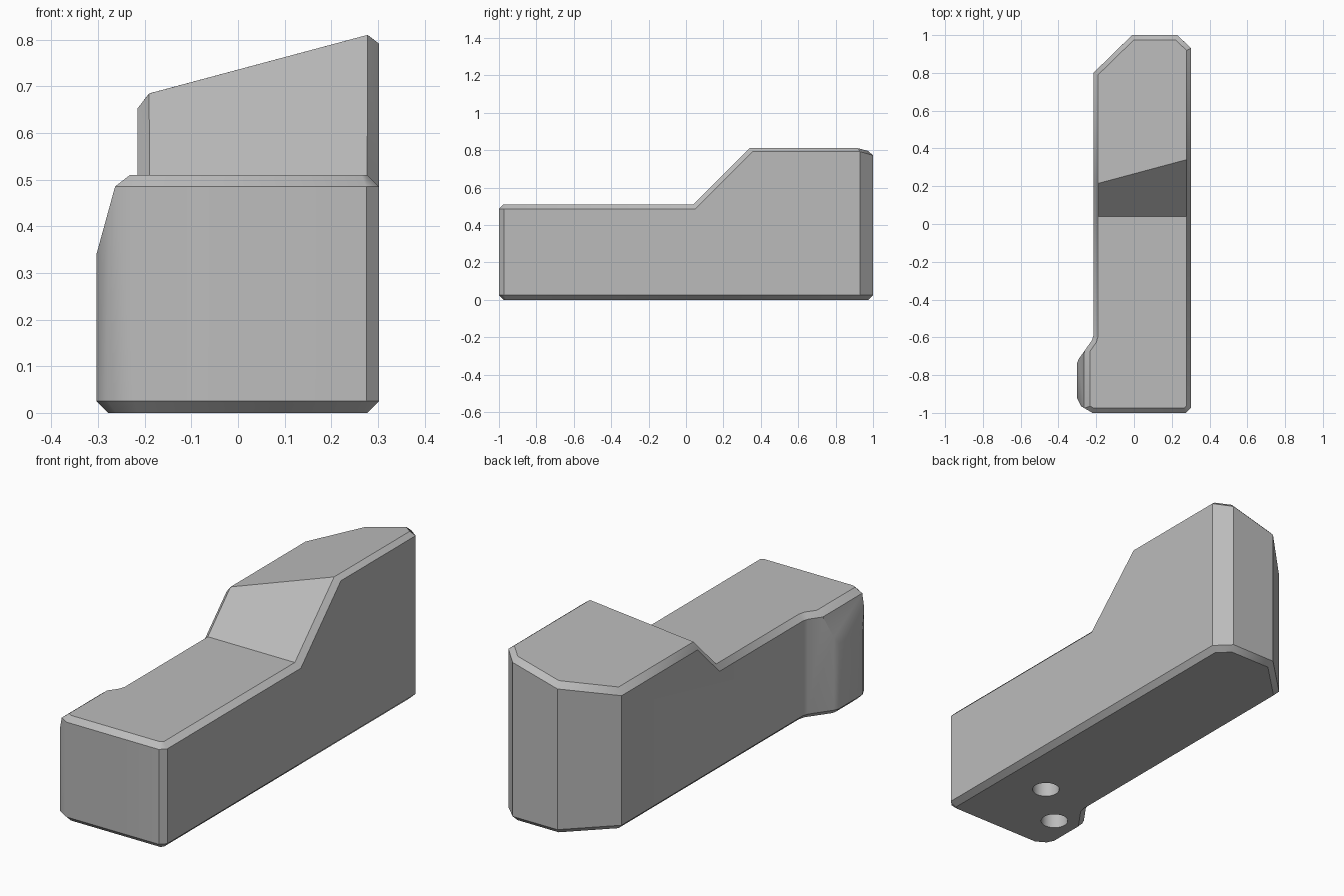
import bpy, bmesh, math
from mathutils import Vector

cube = bpy.data.objects.get("Cube")
if cube:
    bpy.data.objects.remove(cube, do_unlink=True)

CHAMFER = 0.025


def prism(name, points, place, low, high):
    """Extrude a flat profile; place(a, b, depth) maps it into space."""
    bm = bmesh.new()
    base = bm.faces.new([bm.verts.new(place(a, b, low)) for a, b in points])
    grown = bmesh.ops.extrude_face_region(bm, geom=[base])["geom"]
    shift = Vector(place(0, 0, high)) - Vector(place(0, 0, low))
    moved = [v for v in grown if isinstance(v, bmesh.types.BMVert)]
    bmesh.ops.translate(bm, vec=shift, verts=moved)
    bmesh.ops.recalc_face_normals(bm, faces=bm.faces)
    mesh = bpy.data.meshes.new(name)
    bm.to_mesh(mesh)
    bm.free()
    obj = bpy.data.objects.new(name, mesh)
    bpy.context.collection.objects.link(obj)
    return obj


def cut(target, cutter):
    """Subtract the cutter from the target and discard it."""
    mod = target.modifiers.new("cut", "BOOLEAN")
    mod.operation, mod.solver, mod.object = "DIFFERENCE", "EXACT", cutter
    bpy.context.view_layer.objects.active = target
    bpy.ops.object.modifier_apply(modifier=mod.name)
    bpy.data.objects.remove(cutter, do_unlink=True)


def plan(a, b, d):
    return (a, b, d)


def side(a, b, d):
    return (d, a, b)


def front(a, b, d):
    return (a, d, b)


# Body: plan outline with clipped rear corners and a rounded bump at the front
outline = [(0.275, -1), (0.302, -0.973), (0.302, 0.93), (0.23, 1), (-0.01, 1),
           (-0.215, 0.8), (-0.215, -0.59), (-0.222, -0.615), (-0.293, -0.715),
           (-0.303, -0.74), (-0.303, -0.92), (-0.28, -0.965), (-0.22, -1)]
body = prism("body", outline, plan, 0, 0.95)

# Sloping roof, front step with ramp, and leaning top of the bump
cut(body, prism("roof_cutter", [(-0.5, 0.602), (0.5, 0.87), (0.5, 1.2), (-0.5, 1.2)],
                front, -1.5, 1.5))
cut(body, prism("step_cutter", [(-1.5, 0.51), (0.04, 0.51), (0.64, 1.11), (-1.5, 1.11)],
                side, -1, 1))
cut(body, prism("bump_cutter", [(-0.331, 0.24), (-0.221, 0.64), (-0.5, 0.64), (-0.5, 0.24)],
                front, -1.2, -0.45))

# Chamfer the rims where walls meet the top and bottom
bm = bmesh.new()
bm.from_mesh(body.data)
bmesh.ops.remove_doubles(bm, verts=bm.verts, dist=0.0005)
bmesh.ops.dissolve_limit(bm, angle_limit=math.radians(1), verts=bm.verts, edges=bm.edges)
bm.normal_update()
rims = []
for edge in bm.edges:
    if len(edge.link_faces) == 2:
        tilt = sorted(abs(f.normal.z) for f in edge.link_faces)
        if tilt[0] < 0.5 and tilt[1] > 0.6:
            rims.append(edge)
bmesh.ops.bevel(bm, geom=rims, offset=CHAMFER, offset_type="OFFSET", segments=1,
                profile=0.5, affect="EDGES", clamp_overlap=False)
bm.to_mesh(body.data)
bm.free()

# Two round sockets in the underside
circle = [(0.0625 * math.cos(math.tau * i / 32), 0.0625 * math.sin(math.tau * i / 32))
          for i in range(32)]
for cx, cy in [(0.06, -0.57), (-0.16, -0.77)]:
    cut(body, prism("socket_cutter", [(cx + a, cy + b) for a, b in circle],
                    plan, -0.1, 0.25))

# Single grey finish
grey = bpy.data.materials.new("grey")
grey.use_nodes = True
colour = (0.5, 0.5, 0.5, 1)
grey.diffuse_color = colour
grey.node_tree.nodes["Principled BSDF"].inputs["Base Color"].default_value = colour
body.data.materials.clear()
body.data.materials.append(grey)

bpy.ops.object.select_all(action="DESELECT")
body.select_set(True)
bpy.context.view_layer.objects.active = body
bpy.ops.object.shade_smooth_by_angle(angle=math.radians(35))
